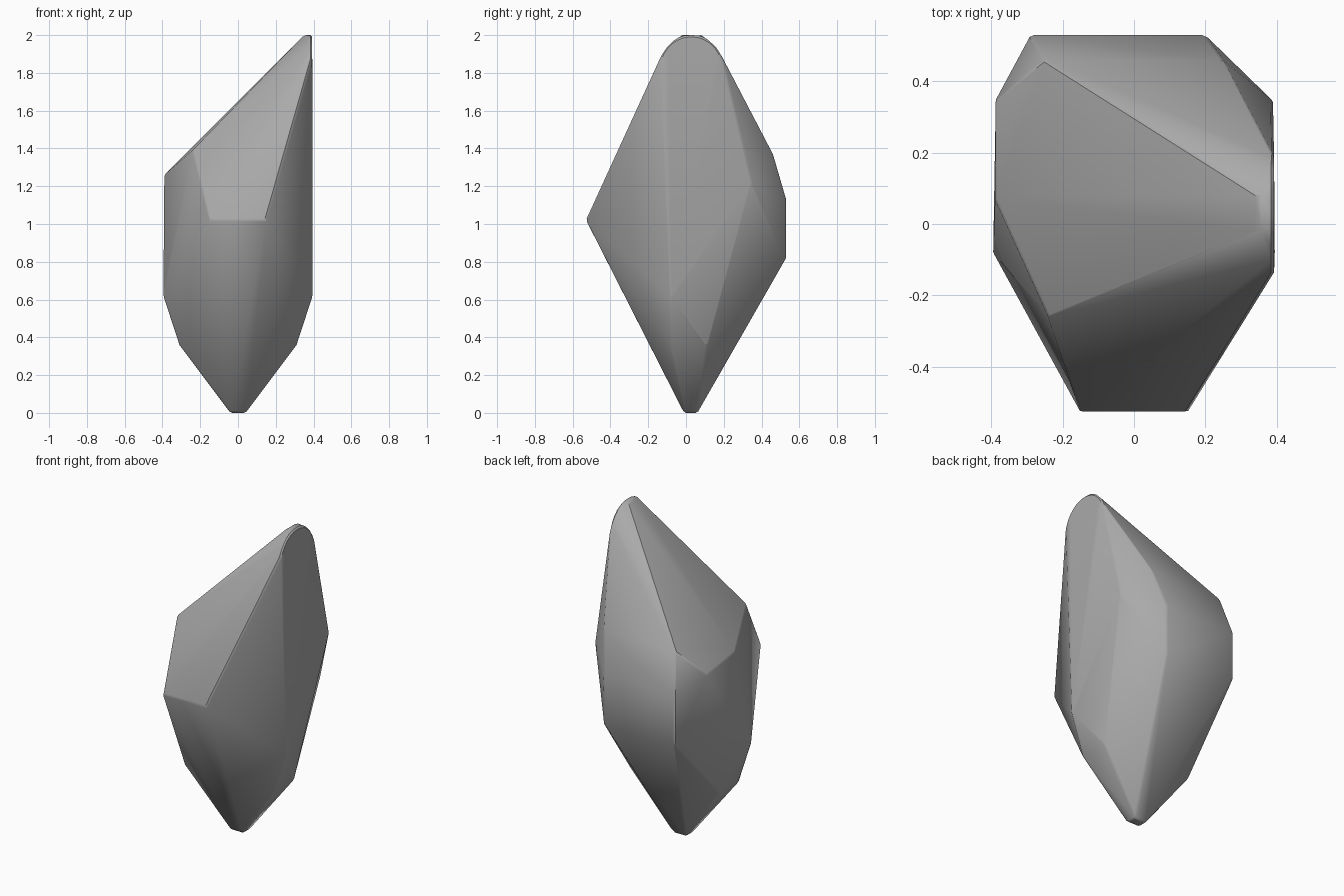
import bpy, bmesh
from math import sin, cos, pi, radians

cube = bpy.data.objects.get("Cube")
if cube:
    bpy.data.objects.remove(cube, do_unlink=True)

# Stone colour
GREY = (0.40, 0.40, 0.40, 1)
stone = bpy.data.materials.new("stone grey")
stone.use_nodes = True
stone.diffuse_color = GREY
stone.node_tree.nodes["Principled BSDF"].inputs["Base Color"].default_value = GREY

# Corners shared by both sides (positive x given, mirrored below)
paired = [
    (0.04, -0.01, 0), (0.04, 0.06, 0),             # foot
    (0.31, -0.08, 0.36), (0.31, 0.11, 0.36),       # lower flank
    (0.395, -0.08, 0.62),                          # flank bulge
    (0.15, -0.53, 1.02),                           # front edge
    (0.39, 0.345, 1.22),                           # back flank
    (0.25, 0.46, 1.37),                            # back shoulder
]
points = [(s * x, y, z) for x, y, z in paired for s in (1, -1)]
# Back plate, left cut of the slanted top
points += [(x, 0.53, z) for x in (0.2, -0.29) for z in (0.82, 1.13)]
points += [(-0.24, -0.26, 1.39), (-0.39, 0.07, 1.26)]
# Rounded peak: an arch on the flat side with a short flat crown
for i in range(13):
    a = radians(15) + radians(150) * i / 12
    points.append((0.393, 0.028 + 0.17 * cos(a), 1.83 + 0.17 * sin(a)))
points += [(0.35, y, 2.0) for y in (-0.02, 0.08)]

# Cut stone as the hull of its corners
bm = bmesh.new()
for p in points:
    bm.verts.new(p)
hull = bmesh.ops.convex_hull(bm, input=bm.verts)
loose = [v for v in bm.verts if not v.link_faces]
bmesh.ops.delete(bm, geom=loose, context="VERTS")
bmesh.ops.dissolve_limit(bm, angle_limit=radians(2), verts=bm.verts, edges=bm.edges)
bmesh.ops.recalc_face_normals(bm, faces=bm.faces)
mesh = bpy.data.meshes.new("cut_stone")
bm.to_mesh(mesh)
bm.free()
mesh.materials.append(stone)
obj = bpy.data.objects.new("cut_stone", mesh)
bpy.context.collection.objects.link(obj)

# Soft narrow edges and smooth shading
bpy.context.view_layer.objects.active = obj
obj.select_set(True)
bevel = obj.modifiers.new("soft_edges", "BEVEL")
bevel.width = 0.01
bevel.segments = 1
bevel.limit_method = "ANGLE"
bevel.angle_limit = radians(30)
bpy.ops.object.modifier_apply(modifier=bevel.name)
bpy.ops.object.shade_smooth_by_angle(angle=radians(30))
